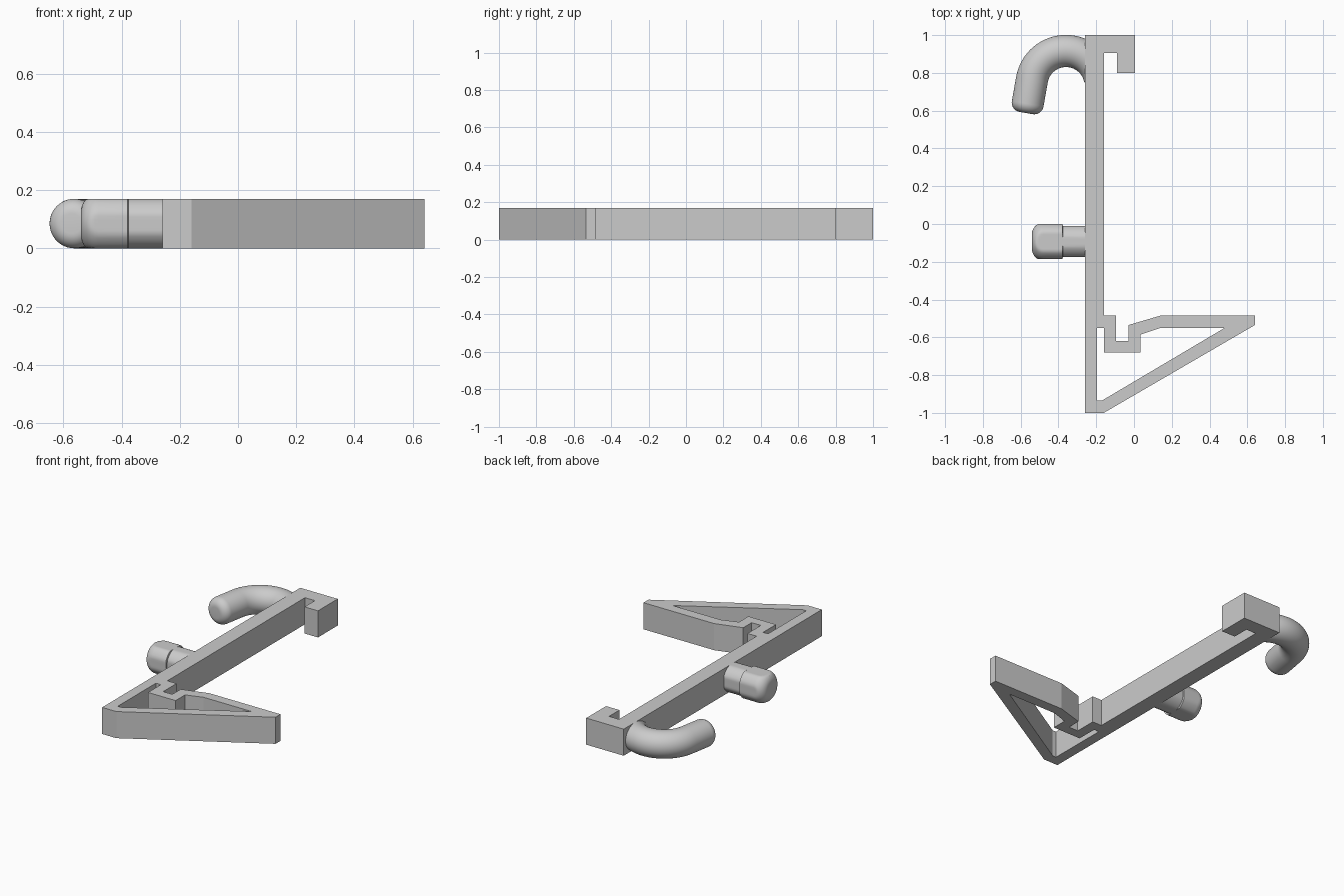
import bpy, bmesh
from math import sin, cos, pi, radians
from mathutils import Vector

cube = bpy.data.objects.get("Cube")
if cube:
    bpy.data.objects.remove(cube, do_unlink=True)

HALF = 0.085  # half the thickness of the part

grey = bpy.data.materials.new("plain grey")
grey.use_nodes = True
grey.diffuse_color = (0.6, 0.6, 0.6, 1)
grey.node_tree.nodes["Principled BSDF"].inputs["Base Color"].default_value = (0.6, 0.6, 0.6, 1)


def activate(obj):
    bpy.ops.object.select_all(action='DESELECT')
    obj.select_set(True)
    bpy.context.view_layer.objects.active = obj


def extruded_plate(name, loops):
    """Flat outline with holes, extruded to the full thickness."""
    curve = bpy.data.curves.new(name, 'CURVE')
    curve.dimensions = '2D'
    curve.fill_mode = 'BOTH'
    curve.extrude = HALF
    for loop in loops:
        spline = curve.splines.new('POLY')
        spline.points.add(len(loop) - 1)
        for point, (x, y) in zip(spline.points, loop):
            point.co = (x, y, 0, 1)
        spline.use_cyclic_u = True
    obj = bpy.data.objects.new(name, curve)
    bpy.context.collection.objects.link(obj)
    obj.location.z = HALF
    curve.materials.append(grey)
    activate(obj)
    bpy.ops.object.convert(target='MESH')
    bpy.ops.object.shade_flat()


def swept_rod(name, stations, cut_x, segments=48):
    """Rod through (centre, direction, radius, side limit) stations, cut off at cut_x."""
    bm = bmesh.new()
    rings = []
    for centre, direction, radius, limit in stations:
        side = Vector((-direction.y, direction.x, 0))
        ring = []
        for i in range(segments):
            a = 2 * pi * i / segments
            across = max(-limit, min(limit, radius * cos(a)))
            up = max(-HALF, min(HALF, radius * sin(a)))
            ring.append(bm.verts.new(centre + side * across + Vector((0, 0, HALF + up))))
        rings.append(ring)
    for low, high in zip(rings, rings[1:]):
        for i in range(segments):
            j = (i + 1) % segments
            bm.faces.new((low[i], low[j], high[j], high[i]))
    bm.faces.new(rings[0])
    bm.faces.new(rings[-1])
    bmesh.ops.bisect_plane(bm, geom=bm.verts[:] + bm.edges[:] + bm.faces[:],
                           plane_co=(cut_x, 0, 0), plane_no=(1, 0, 0), clear_outer=True)
    bmesh.ops.holes_fill(bm, edges=[e for e in bm.edges if e.is_boundary], sides=0)
    bmesh.ops.recalc_face_normals(bm, faces=bm.faces[:])
    mesh = bpy.data.meshes.new(name)
    bm.to_mesh(mesh)
    bm.free()
    mesh.materials.append(grey)
    obj = bpy.data.objects.new(name, mesh)
    bpy.context.collection.objects.link(obj)
    activate(obj)
    bpy.ops.object.shade_smooth_by_angle(angle=radians(28))


def rounded_end(tip, direction, radius, limit, fillet, steps=8):
    """Stations that round the rod off towards its tip."""
    result = []
    for i in range(steps + 1):
        a = pi / 2 * i / steps
        result.append((tip - direction * fillet * (1 - sin(a)), direction,
                       radius - fillet * (1 - cos(a)), limit))
    return result


# Spine with the square top hook, the clip notch and the triangular brace
outline = [(-0.26, 1), (0.005, 1), (0.005, 0.80), (-0.09, 0.80), (-0.09, 0.905),
           (-0.16, 0.905), (-0.16, -0.485), (-0.095, -0.485), (-0.095, -0.62),
           (-0.03, -0.62), (-0.03, -0.535), (0.14, -0.485), (0.64, -0.485),
           (0.64, -0.535), (-0.16, -1), (-0.26, -1)]
brace_hole = [(-0.195, -0.55), (-0.16, -0.55), (-0.16, -0.68), (0.035, -0.68),
              (0.035, -0.585), (0.14, -0.55), (0.48, -0.55), (-0.17, -0.935),
              (-0.195, -0.935)]
extruded_plate("spine_and_brace", [outline, brace_hole])

# Curved hook: an arc, then a short straight end
middle, bend = Vector((-0.36, 0.733, 0)), 0.183
stations = []
for i in range(33):
    a = radians(10 + 160 * i / 32)
    stations.append((middle + Vector((cos(a), sin(a), 0)) * bend,
                     Vector((-sin(a), cos(a), 0)), HALF, HALF))
centre, heading = stations[-1][:2]
stations += rounded_end(centre + heading * 0.18, heading, HALF, HALF, 0.05)
swept_rod("curved_hook", stations, -0.25)

# Peg: narrow shaft and wider rounded head, both with flattened sides
left = Vector((-1, 0, 0))
shaft, head = (0.089, 0.083), (0.1, 0.0935)
peg = [(Vector((x, -0.093, 0)), left, *size)
       for x, size in ((-0.2, shaft), (-0.377, shaft), (-0.379, head))]
peg += rounded_end(Vector((-0.54, -0.093, 0)), left, *head, 0.06)
swept_rod("peg", peg, -0.25)
